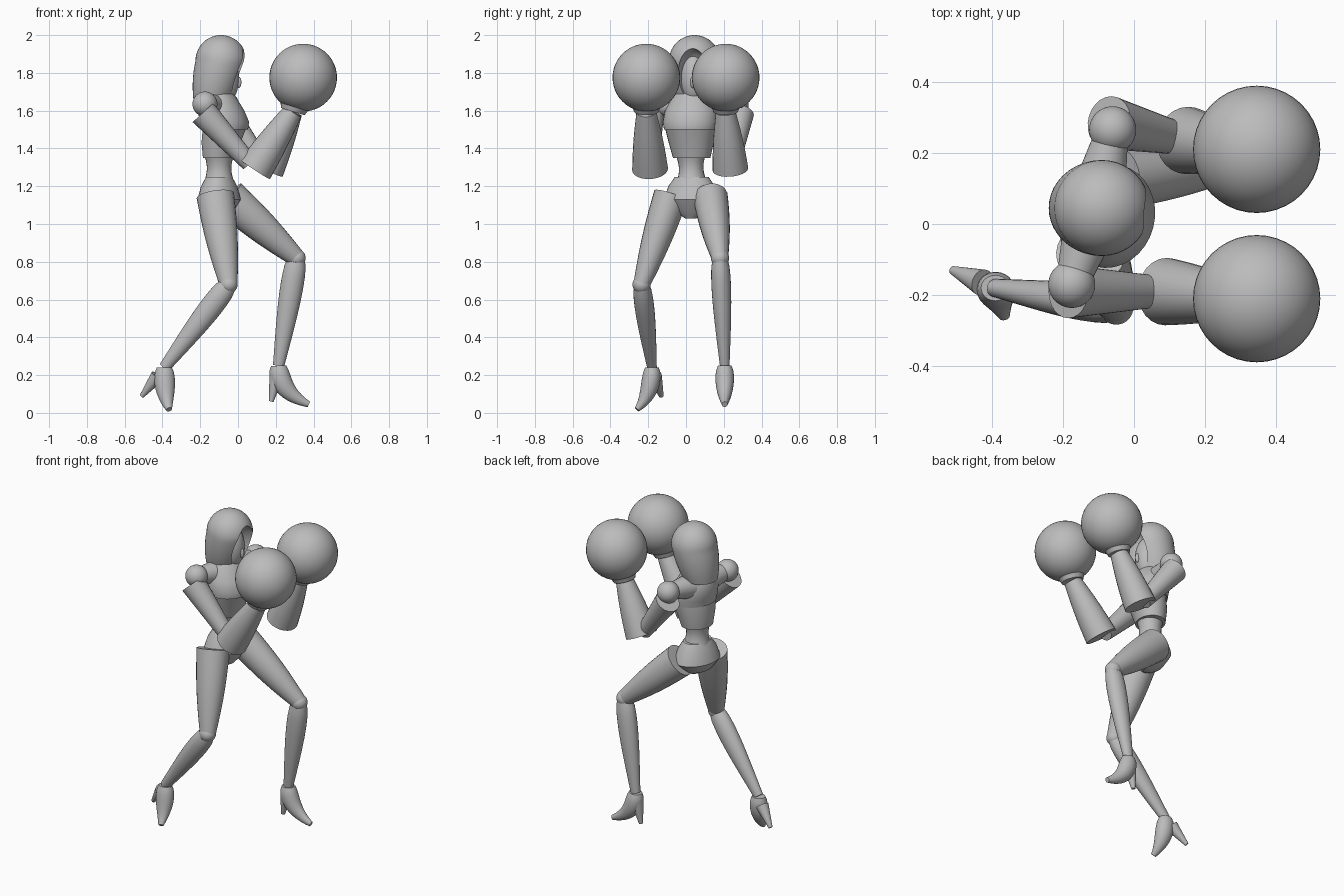
import bpy, bmesh, math
from mathutils import Vector

if "Cube" in bpy.data.objects:
    bpy.data.objects.remove(bpy.data.objects["Cube"], do_unlink=True)

colour = (0.5, 0.5, 0.5, 1)
grey = bpy.data.materials.new("plain_grey")
grey.use_nodes = True
grey.diffuse_color = colour
grey.node_tree.nodes["Principled BSDF"].inputs["Base Color"].default_value = colour

UP = Vector((0, 0, 1))
ACROSS = Vector((0, 1, 0))
FACING = Vector((0.97, -0.25, 0))            # the way the body is turned
BODY_SIDE = UP.cross(FACING)
parts = []


def finish(name, bm):
    """Turn a bmesh into a grey object."""
    bmesh.ops.recalc_face_normals(bm, faces=bm.faces)
    mesh = bpy.data.meshes.new(name)
    bm.to_mesh(mesh)
    bm.free()
    mesh.materials.append(grey)
    obj = bpy.data.objects.new(name, mesh)
    bpy.context.scene.collection.objects.link(obj)
    parts.append(obj)
    return obj


def loft(name, stations, side=ACROSS, axis=None, sides=24):
    """Join ellipses, each given as (centre, half width along side, half depth)."""
    bm = bmesh.new()
    rings = []
    last = len(stations) - 1
    for i, (centre, width, depth) in enumerate(stations):
        along = axis or (stations[min(i + 1, last)][0] - stations[max(i - 1, 0)][0]).normalized()
        u = (side - along * side.dot(along)).normalized()
        v = along.cross(u)
        angles = [math.tau * k / sides for k in range(sides)]
        rings.append([bm.verts.new(centre + u * width * math.cos(a) + v * depth * math.sin(a))
                      for a in angles])
    for low, high in zip(rings, rings[1:]):
        for k in range(sides):
            n = (k + 1) % sides
            bm.faces.new((low[k], low[n], high[n], high[k]))
    bm.faces.new(rings[0])
    bm.faces.new(rings[-1])
    return finish(name, bm)


def limb(name, start, end, r_start, r_end, bulge=0.0, peak=1.0, flat=1.0, via=None, steps=12):
    """Tapered limb with a muscle bulge; via bends it, flat narrows it sideways."""
    start, end = Vector(start), Vector(end)
    via = via or start.lerp(end, 0.5)
    stations = []
    for k in range(steps + 1):
        t = k / steps
        centre = start.lerp(via, t).lerp(via.lerp(end, t), t)
        radius = r_start + (r_end - r_start) * t + bulge * math.sin(math.pi * t ** peak)
        stations.append((centre, radius * flat, radius))
    return loft(name, stations)


def torso(name, ratio, rows):
    """Horizontal body sections, each given as (height, forward shift, half width)."""
    spine = Vector((-0.1, 0.03, 0))
    return loft(name, [(spine + FACING * shift + UP * height, width, width * ratio)
                       for height, shift, width in rows], side=BODY_SIDE, axis=UP, sides=32)


def ball(name, centre, size):
    """Sphere for a number, ellipsoid for a triple."""
    bm = bmesh.new()
    bmesh.ops.create_uvsphere(bm, u_segments=40, v_segments=24, radius=1)
    scale = size if isinstance(size, tuple) else (size, size, size)
    bmesh.ops.scale(bm, vec=scale, verts=bm.verts)
    bmesh.ops.translate(bm, vec=centre, verts=bm.verts)
    return finish(name, bm)


# Hood: a round dome on a narrowing skirt
crown, bottom, top, waistline = 0.135, 1.66, 2.0, 0.6
sections = []
for k in range(25):
    t = 1 - (1 - k / 24.2) ** 2
    if t > waistline:
        swell = math.sqrt(1 - ((t - waistline) / (1 - waistline)) ** 2)
    else:
        swell = 1 - 0.25 * (1 - t / waistline) ** 2
    lean = -crown + 0.045 * min(1, t / waistline)
    centre = Vector((lean, 0.045, bottom + (top - bottom) * t))
    sections.append((centre, crown * swell, crown * swell))
hood = loft("hood", sections, axis=UP, sides=40)

# Hollow cut for the face
hollow = ball("face_hollow", (0.045, 0.035, 1.77), (0.12, 0.085, 0.16))
hollow.hide_render = True
cut = hood.modifiers.new("hollow", "BOOLEAN")
cut.operation = "DIFFERENCE"
cut.solver = "EXACT"
cut.object = hollow
bpy.context.view_layer.objects.active = hood
bpy.ops.object.modifier_apply(modifier=cut.name)
parts.remove(hollow)
bpy.data.objects.remove(hollow, do_unlink=True)

# Face and neck
ball("face", (-0.065, 0.04, 1.77), (0.07, 0.07, 0.13))
ball("nose", (0.003, 0.035, 1.75), (0.015, 0.012, 0.03))
limb("neck", (-0.11, 0.04, 1.6), (-0.1, 0.04, 1.75), 0.065, 0.05)

# Torso
torso("chest", 0.88, [(1.5, 0.03, 0.14), (1.54, 0.03, 0.147), (1.6, 0.01, 0.14),
                      (1.66, 0, 0.11), (1.71, 0, 0.07)])
torso("ribs", 0.85, [(1.35, 0, 0.1), (1.43, 0.01, 0.12), (1.51, 0.03, 0.135)])
limb("waist", (-0.1, 0.03, 1.22), (-0.1, 0.025, 1.37), 0.08, 0.08, -0.015)
torso("pelvis", 0.75, [(1.25, 0, 0.09), (1.2, 0, 0.125), (1.13, 0, 0.15),
                       (1.07, 0, 0.1), (1.03, 0.02, 0.03)])

# Arms: shoulder, sleeve, flared forearm, cuff and round glove
arms = {"left": (1, (-0.06, 0.265, 1.63), (0.15, 0.235, 1.29)),
        "right": (-1, (-0.175, -0.17, 1.635), (0.09, -0.19, 1.29))}
for label, (sign, shoulder, elbow) in arms.items():
    shoulder, elbow = Vector(shoulder), Vector(elbow)
    glove = Vector((0.345, sign * 0.21, 1.775))
    wrist = glove + Vector((-0.055, 0, -0.18))
    sleeve = shoulder + Vector((-0.01, sign * 0.02, -0.045))
    ball(label + "_shoulder", shoulder, 0.066)
    limb(label + "_collar", (-0.11, 0.04, 1.61), shoulder, 0.085, 0.045)
    limb(label + "_upper_arm", sleeve, sleeve.lerp(elbow, 0.9), 0.075, 0.045)
    limb(label + "_forearm", elbow, wrist, 0.095, 0.052, 0.005)
    limb(label + "_glove_cuff", wrist, wrist.lerp(glove, 0.6), 0.065, 0.11)
    ball(label + "_glove", glove, 0.179)

# Legs: thigh, knee, calf and high-heeled foot
legs = {"left": ((-0.05, 0.13, 1.14), (0.31, 0.18, 0.82), (0.215, 0.205, 0.25),
                 (0.375, 0.205, 0.045), (0.176, 0.205, 0.06)),
        "right": ((-0.12, -0.08, 1.15), (-0.05, -0.235, 0.68), (-0.39, -0.18, 0.24),
                  (-0.365, -0.26, 0.018), (-0.51, -0.13, 0.088))}
for label, joints in legs.items():
    hip, knee, ankle, toe, heel = map(Vector, joints)
    limb(label + "_thigh", hip, knee, 0.1, 0.048, 0.01, flat=0.92)
    ball(label + "_knee", knee, 0.048)
    limb(label + "_calf", knee, ankle, 0.045, 0.03, 0.02, peak=0.6, flat=0.85)
    limb(label + "_foot", ankle, toe, 0.04, 0.016, 0.022, peak=0.7, flat=0.9, via=ankle - UP * 0.14)
    limb(label + "_heel", ankle.lerp(heel, 0.3), heel, 0.038, 0.012)

# Smooth shading with sharp rims
bpy.ops.object.select_all(action="DESELECT")
for obj in parts:
    obj.select_set(True)
bpy.context.view_layer.objects.active = hood
bpy.ops.object.shade_smooth_by_angle(angle=math.radians(38))
